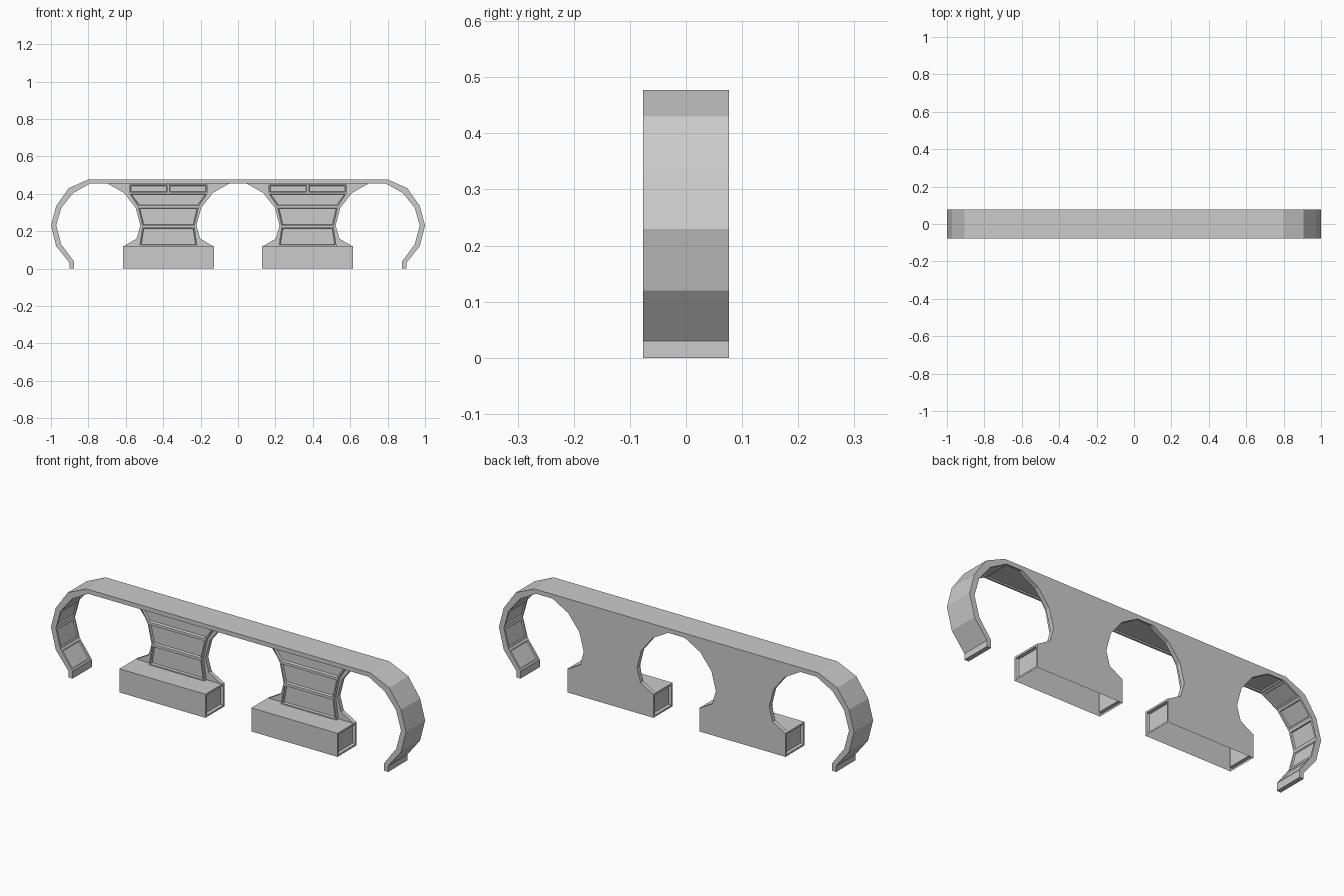
import bpy, bmesh

if "Cube" in bpy.data.objects:
    bpy.data.objects.remove(bpy.data.objects["Cube"])

D = 0.077        # half depth of the whole model
CX = 0.372       # centre of each pillar


def prism(bm, pts, y0, y1):
    """Extrude an (x, z) outline from y0 to y1; returns front face and side faces."""
    a = [bm.verts.new((x, y0, z)) for x, z in pts]
    b = [bm.verts.new((x, y1, z)) for x, z in pts]
    front = bm.faces.new(a)
    back = bm.faces.new(b[::-1])
    n = len(pts)
    sides = [bm.faces.new((a[i], b[i], b[(i + 1) % n], a[(i + 1) % n])) for i in range(n)]
    bmesh.ops.recalc_face_normals(bm, faces=[front, back] + sides)
    return front, sides


def recess(bm, faces, thickness, depth):
    bmesh.ops.inset_individual(bm, faces=faces, thickness=thickness, depth=0)
    bmesh.ops.inset_individual(bm, faces=faces, thickness=0.004, depth=-depth)


def finish(bm, name):
    me = bpy.data.meshes.new(name)
    bm.to_mesh(me)
    bm.free()
    ob = bpy.data.objects.new(name, me)
    bpy.context.collection.objects.link(ob)
    return ob


# Curved top band with panelled inner faces
outer = [(0.90, 0), (0.90, 0.03), (0.972, 0.12), (1.0, 0.23), (0.972, 0.335),
         (0.905, 0.43), (0.80, 0.477)]
inner = [(0.79, 0.455), (0.88, 0.405), (0.945, 0.325), (0.972, 0.23), (0.945, 0.13),
         (0.877, 0.038), (0.877, 0)]
half_out = outer + [(-x, z) for x, z in outer[::-1]]
half_in = [(-x, z) for x, z in inner[::-1]] + inner
bm = bmesh.new()
front, sides = prism(bm, half_out + half_in, -D, D)
start = len(half_out)
recess(bm, sides[start + 1:start + len(half_in) - 2], 0.013, 0.006)
finish(bm, "curved_band")

for side, s in (("left", -1), ("right", 1)):
    c = s * CX

    # Thin back plate, flared at top and foot
    half = [(0.2425, 0.118), (0.17, 0.16), (0.15, 0.23), (0.175, 0.325),
            (0.238, 0.405), (0.33, 0.457)]
    outline = [(c + x, z) for x, z in half] + [(c - x, z) for x, z in half[::-1]]
    bm = bmesh.new()
    prism(bm, outline, 0.055, D)
    finish(bm, side + "_back_plate")

    # Waisted pillar front: stacked tiers with sunken panels
    tiers = [(0.12, 0.155, 0.225, 0.14), (0.225, 0.14, 0.33, 0.163), (0.33, 0.163, 0.402, 0.208)]
    bm = bmesh.new()
    fronts = []
    for z0, w0, z1, w1 in tiers:
        fronts.append(prism(bm, [(c - w0, z0), (c + w0, z0), (c + w1, z1), (c - w1, z1)],
                            0.037, 0.056)[0])
    recess(bm, fronts, 0.009, 0.012)
    slots = []
    for x0, x1 in ((-0.208, 0), (0, 0.208)):
        slots.append(prism(bm, [(c + x0, 0.402), (c + x1, 0.402), (c + x1, 0.45), (c + x0, 0.45)],
                           0.037, 0.056)[0])
    recess(bm, slots, 0.009, 0.012)
    finish(bm, side + "_pillar_front")

    # Base block, open underneath, with sunken end panels
    w = 0.2425
    bm = bmesh.new()
    front, sides = prism(bm, [(c - w, 0), (c + w, 0), (c + w, 0.12), (c - w, 0.12)], -D, D)
    recess(bm, [sides[1], sides[3]], 0.013, 0.014)
    bmesh.ops.delete(bm, geom=[sides[0]], context='FACES_ONLY')
    finish(bm, side + "_base_block")
